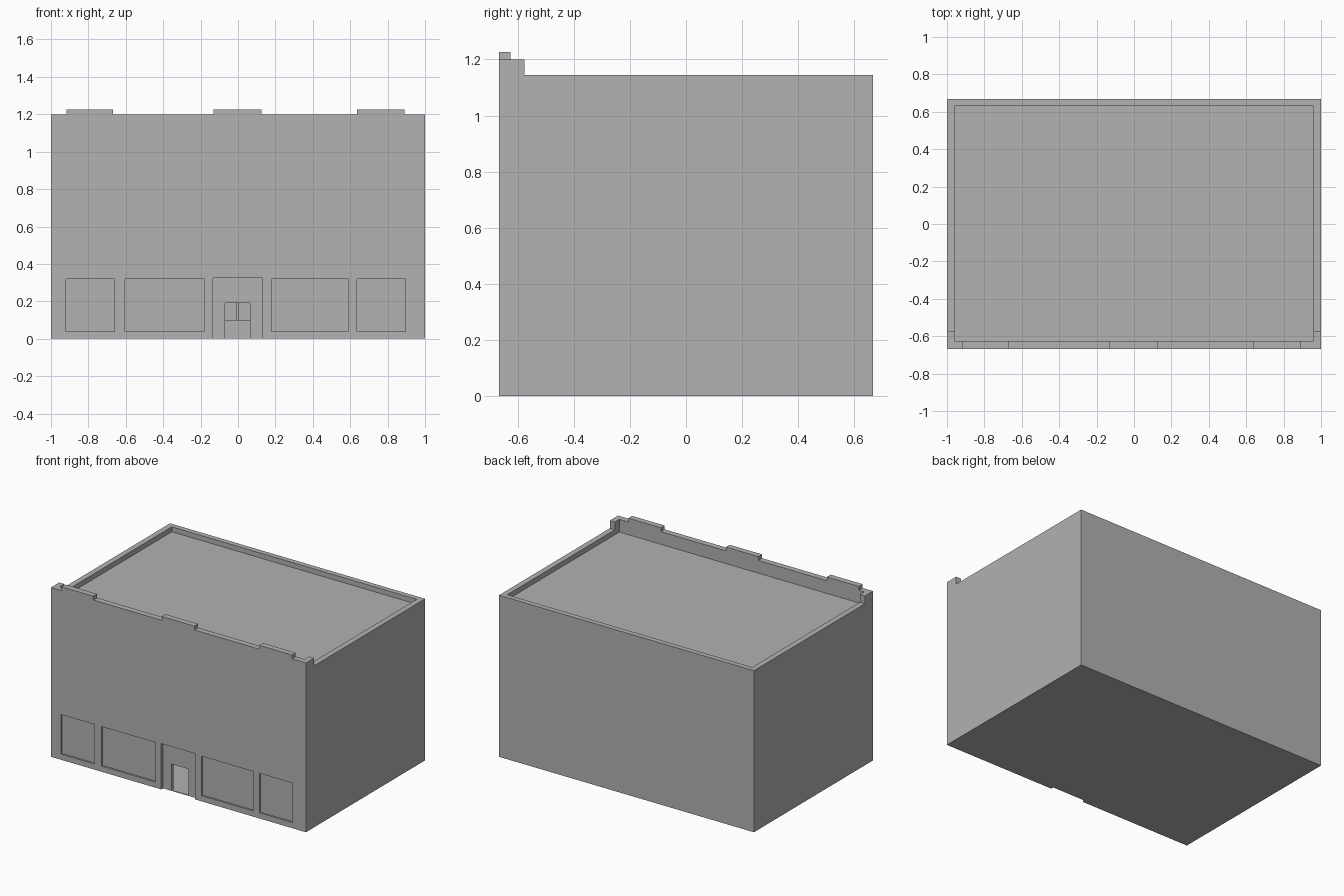
import bpy
import bmesh

cube = bpy.data.objects.get("Cube")
if cube:
    bpy.data.objects.remove(cube, do_unlink=True)

grey = bpy.data.materials.new("plain_grey")
grey.use_nodes = True
colour = (0.445, 0.445, 0.445, 1)
grey.diffuse_color = colour
grey.node_tree.nodes["Principled BSDF"].inputs["Base Color"].default_value = colour

LEFT, FRONT, BACK = 1.0, -0.667, 0.667
WALL_TOP, FRONT_TOP = 1.145, 1.2
INNER_X, INNER_FRONT, INNER_BACK = 0.96, -0.625, 0.63
FLOOR = 0.005


def box(name, x, y, z):
    """Box from three (low, high) ranges."""
    bm = bmesh.new()
    bmesh.ops.create_cube(bm, size=1)
    for v in bm.verts:
        v.co = [r[0] if c < 0 else r[1] for c, r in zip(v.co, (x, y, z))]
    mesh = bpy.data.meshes.new(name)
    bm.to_mesh(mesh)
    bm.free()
    mesh.materials.append(grey)
    obj = bpy.data.objects.new(name, mesh)
    bpy.context.collection.objects.link(obj)
    return obj


def cut(target, x, y, z):
    """Cut a box-shaped hole out of the target."""
    cutter = box("cutter", x, y, z)
    cutter.hide_render = True
    mod = target.modifiers.new("cut", 'BOOLEAN')
    mod.operation = 'DIFFERENCE'
    mod.solver = 'EXACT'
    mod.object = cutter
    bpy.context.view_layer.objects.active = target
    bpy.ops.object.modifier_apply(modifier=mod.name)
    bpy.data.objects.remove(cutter, do_unlink=True)


# Main block with sunken roof and hollow ground floor
building = box("building", (-LEFT, LEFT), (FRONT, BACK), (0, WALL_TOP))
cut(building, (-INNER_X, INNER_X), (INNER_FRONT, INNER_BACK), (1.11, 1.3))
cut(building, (-INNER_X, INNER_X), (INNER_FRONT, INNER_BACK), (FLOOR, 0.36))

# Shallow shop windows
for x in ((-0.92, -0.66), (-0.605, -0.18), (0.18, 0.59), (0.635, 0.895)):
    cut(building, x, (FRONT - 0.1, FRONT + 0.012), (0.04, 0.32))

# Entrance recess and open doorway
cut(building, (-0.135, 0.13), (FRONT - 0.1, FRONT + 0.02), (-0.1, 0.325))
cut(building, (-0.07, 0.065), (FRONT - 0.1, INNER_FRONT + 0.1), (FLOOR, 0.19))

# Raised front parapet, its corner returns and raised caps
box("front_parapet", (-LEFT, LEFT), (FRONT, INNER_FRONT), (WALL_TOP, FRONT_TOP))
for side, x in (("right", (-LEFT, -INNER_X)), ("left", (INNER_X, LEFT))):
    box(side + "_parapet_return", x, (INNER_FRONT, -0.575), (WALL_TOP, FRONT_TOP))
for side, x in (("right", (-0.918, -0.667)), ("middle", (-0.13, 0.125)),
                ("left", (0.635, 0.89))):
    box(side + "_parapet_cap", x, (FRONT, INNER_FRONT), (FRONT_TOP, 1.227))

# Counter and post inside the doorway
box("counter", (-0.3, 0.3), (0.2, 0.3), (FLOOR, 0.1))
box("post", (-0.01, 0.005), (0.35, 0.365), (FLOOR, 0.36))
